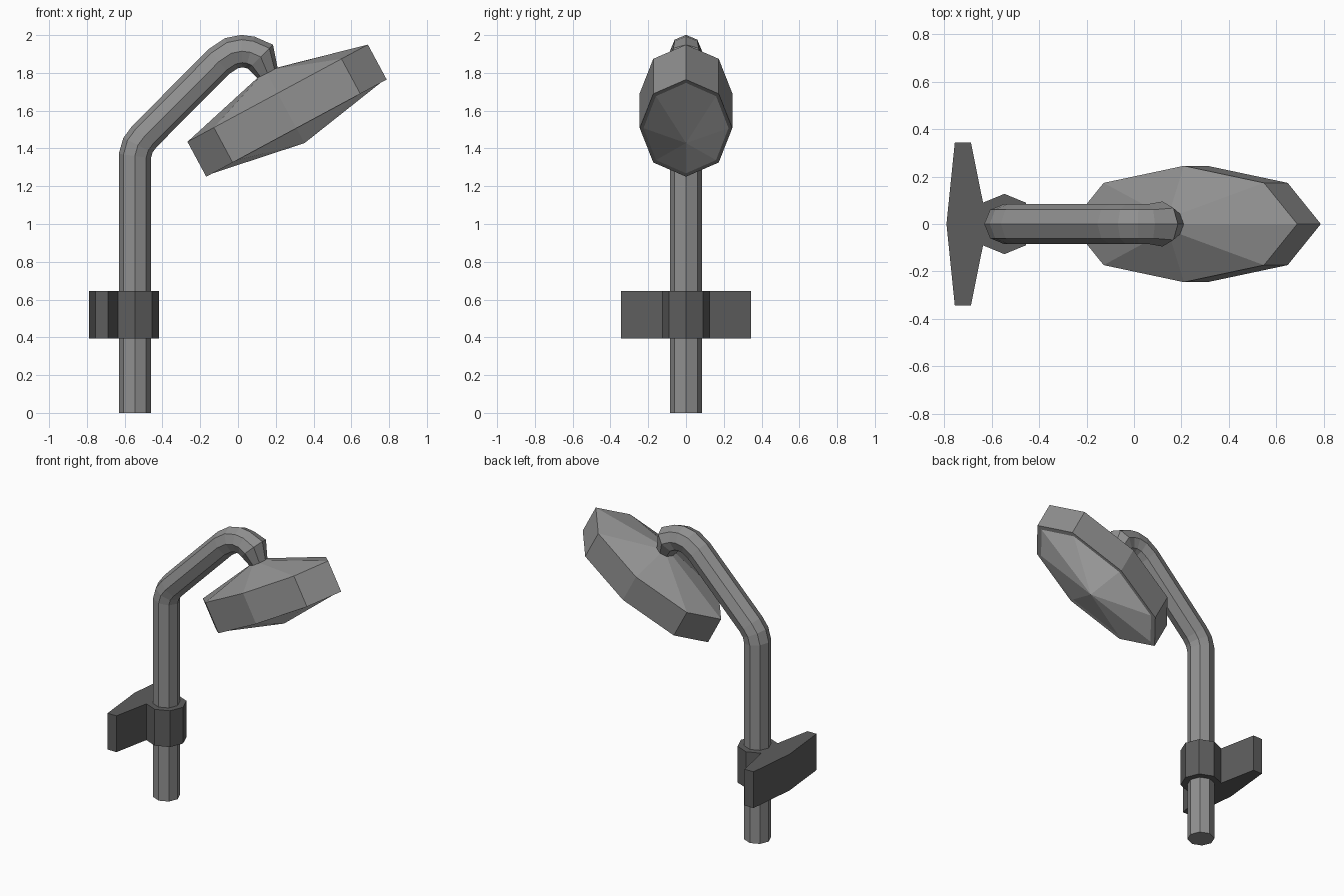
import bpy, bmesh, math
from mathutils import Vector

if "Cube" in bpy.data.objects:
    bpy.data.objects.remove(bpy.data.objects["Cube"])

N = 8
Y = Vector((0, 1, 0))


def ring(bm, c, u, a, b):
    """Octagon around c: half-size a along u, b along y."""
    return [bm.verts.new(c + u * a * math.cos(i * math.tau / N) + Y * b * math.sin(i * math.tau / N))
            for i in range(N)]


def bridge(bm, r0, r1):
    for i in range(N):
        j = (i + 1) % N
        bm.faces.new((r0[i], r0[j], r1[j], r1[i]))


def grey(name, v):
    mat = bpy.data.materials.new(name)
    mat.diffuse_color = (v, v, v, 1)
    mat.use_nodes = True
    mat.node_tree.nodes["Principled BSDF"].inputs["Base Color"].default_value = mat.diffuse_color
    return mat


def finish(bm, name, mat):
    bmesh.ops.recalc_face_normals(bm, faces=bm.faces[:])
    me = bpy.data.meshes.new(name)
    bm.to_mesh(me)
    bm.free()
    me.materials.append(mat)
    ob = bpy.data.objects.new(name, me)
    bpy.context.collection.objects.link(ob)
    return ob


metal = grey("metal", .28)
dark = grey("dark_plastic", .11)
pale = grey("spray_face", .75)

# Bent pipe: octagonal sections mitred along the path (x, z, radius)
path = [(-.546, 0, .085), (-.546, 1.36, .085), (-.53, 1.417, .085), (-.496, 1.463, .085),
        (-.10, 1.861, .085), (-.035, 1.904, .085), (.02, 1.915, .085), (.065, 1.909, .085),
        (.12, 1.885, .095), (.16, 1.79, .057)]
pts = [Vector((x, 0, z)) for x, z, r in path]
bm = bmesh.new()
rings = []
for k, p in enumerate(pts):
    d0 = (p - pts[k - 1]).normalized() if k else None
    d1 = (pts[k + 1] - p).normalized() if k < len(pts) - 1 else d0
    d0 = d0 or d1
    t = (d0 + d1).normalized()
    r = path[k][2]
    a = min(r, .085) / t.dot(d0)
    rings.append(ring(bm, p, t.cross(Y), a, r))
for r0, r1 in zip(rings, rings[1:]):
    bridge(bm, r0, r1)
bm.faces.new(rings[0])
bm.faces.new(rings[-1])
finish(bm, "bent_pipe", metal)

# Shower head shell: stretched octagon rings stacked along a tilted axis
tilt = math.radians(28.3)
u = Vector((math.cos(tilt), 0, math.sin(tilt)))
down = Vector((math.sin(tilt), 0, -math.cos(tilt)))
top = Vector((.21, 0, 1.6925))
bm = bmesh.new()
# depth along axis, half length, half width; the last step is the flat rim
levels = [(-.122, .057, .057), (0, .5425, .245), (.21, .5425, .245), (.21, .505, .225)]
rings = [ring(bm, top + down * d, u, a, b) for d, a, b in levels]
for r0, r1 in zip(rings, rings[1:]):
    bridge(bm, r0, r1)
bm.faces.new(rings[0])
finish(bm, "shower_head", metal)

# Spray face: shallow cone filling the rim
bm = bmesh.new()
rim = ring(bm, top + down * .21, u, .505, .225)
tip = bm.verts.new(top + down * .30)
for i in range(N):
    bm.faces.new((rim[i], rim[(i + 1) % N], tip))
face = finish(bm, "spray_face", pale)
if face.data.polygons[0].normal.dot(down) < 0:
    face.data.flip_normals()

# Wall bracket: mirrored plan outline of plate and collar, extruded upward
half = [(-.79, 0), (-.755, .343), (-.687, .343), (-.636, .09), (-.546, .127), (-.456, .09), (-.419, 0)]
outline = half + [(x, -y) for x, y in half[-2:0:-1]]
bm = bmesh.new()
face = bm.faces.new([bm.verts.new((x, y, .395)) for x, y in outline])
ext = bmesh.ops.extrude_face_region(bm, geom=[face], use_keep_orig=True)
bmesh.ops.translate(bm, vec=(0, 0, .25),
                    verts=[g for g in ext["geom"] if isinstance(g, bmesh.types.BMVert)])
finish(bm, "wall_bracket", dark)
